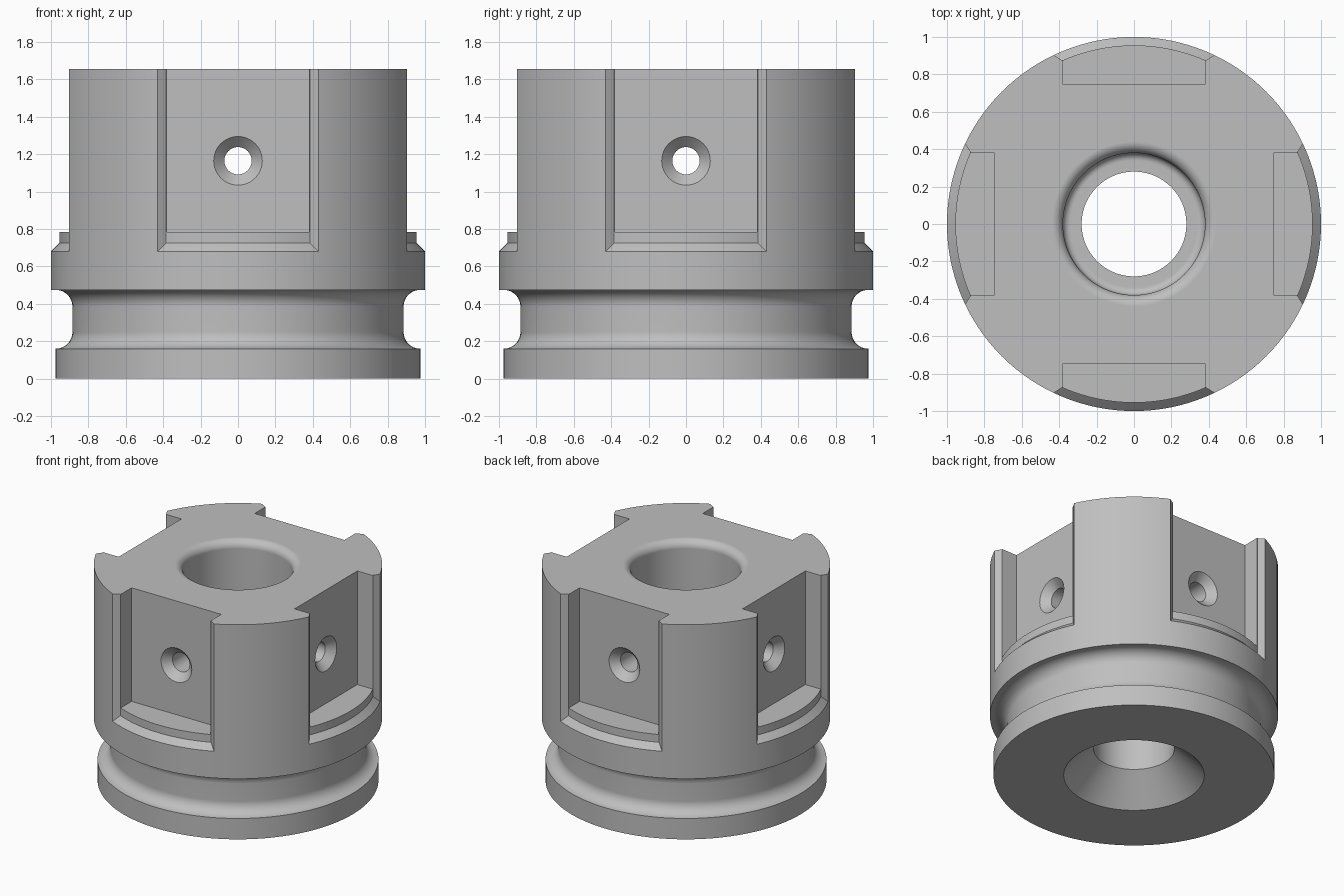
import bpy
import bmesh
from math import sin, cos, asin, pi, radians
from mathutils import Matrix

SEGMENTS = 128
HEIGHT = 1.655

default = bpy.data.objects.get("Cube")
if default:
    bpy.data.objects.remove(default, do_unlink=True)

metal = bpy.data.materials.new("plain grey metal")
metal.use_nodes = True
grey = (0.52, 0.52, 0.52, 1)
metal.diffuse_color = grey
metal.node_tree.nodes["Principled BSDF"].inputs["Base Color"].default_value = grey


def make_object(name, bm):
    bmesh.ops.recalc_face_normals(bm, faces=bm.faces)
    mesh = bpy.data.meshes.new(name)
    bm.to_mesh(mesh)
    bm.free()
    mesh.materials.append(metal)
    obj = bpy.data.objects.new(name, mesh)
    bpy.context.collection.objects.link(obj)
    return obj


def arc(cx, cz, r, start, end, steps=8):
    angles = [radians(start + (end - start) * i / steps) for i in range(steps + 1)]
    return [(cx + r * cos(a), cz + r * sin(a)) for a in angles]


def lathe(name, profile, segments):
    """Revolve a closed (radius, height) outline around z."""
    bm = bmesh.new()
    rings = []
    for i in range(segments):
        a = 2 * pi * i / segments
        rings.append([bm.verts.new((r * cos(a), r * sin(a), z)) for r, z in profile])
    n = len(profile)
    for i in range(segments):
        one, two = rings[i], rings[(i + 1) % segments]
        for j in range(n):
            k = (j + 1) % n
            if profile[j][0] > 0 or profile[k][0] > 0:
                bm.faces.new((one[j], two[j], two[k], one[k]))
    bmesh.ops.remove_doubles(bm, verts=bm.verts, dist=1e-5)
    return make_object(name, bm)


def pocket_cutter(name):
    """Flat-backed pocket facing +y."""
    bm = bmesh.new()
    bmesh.ops.create_cube(bm, size=1)
    bmesh.ops.scale(bm, vec=(0.76, 0.5, 1.2), verts=bm.verts)
    bmesh.ops.translate(bm, vec=(0, 0.745 + 0.25, 0.785 + 0.6), verts=bm.verts)
    return make_object(name, bm)


def chamfer_cutter(name, steps=24):
    """Curved shell that flares outward, chamfering the pocket mouth."""
    bm = bmesh.new()
    corners = [(0.955, 0.384, 0.725), (1.045, 0.474, 0.635),
               (1.045, 0.474, 1.9), (0.955, 0.384, 1.9)]
    rows = []
    for i in range(steps + 1):
        t = 2 * i / steps - 1
        row = []
        for r, half, z in corners:
            a = t * asin(half / r)
            row.append(bm.verts.new((r * sin(a), r * cos(a), z)))
        rows.append(row)
    for one, two in zip(rows, rows[1:]):
        for j in range(4):
            k = (j + 1) % 4
            bm.faces.new((one[j], one[k], two[k], two[j]))
    bm.faces.new(rows[0])
    bm.faces.new(rows[-1])
    return make_object(name, bm)


def hole_cutter(name):
    """Countersunk radial hole along +y."""
    profile = [(0, 0.3), (0.073, 0.3), (0.073, 0.688), (0.16, 0.775), (0, 0.775)]
    hole = lathe(name, profile, 48)
    turn = Matrix.Rotation(-pi / 2, 4, "X")
    hole.data.transform(Matrix.Translation((0, 0, 1.165)) @ turn)
    return hole


# Body: base flange, rounded neck groove, upper drum, stepped central bore
outline = [(0.488, 0), (0.975, 0)]
outline += arc(0.975, 0.25, 0.09, 270, 180)
outline += arc(0.975, 0.385, 0.09, 180, 90)
outline += [(1, 0.475), (1, HEIGHT)]
outline += arc(0.44, HEIGHT - 0.06, 0.06, 90, 180)
outline += arc(0.34, 0.51, 0.04, 0, -90, 5)
outline += [(0.28, 0.47), (0.28, 0.208)]
body = lathe("hub_body", outline, SEGMENTS)

# Four pockets with chamfered mouths and countersunk holes
bpy.context.view_layer.objects.active = body
for build in (pocket_cutter, chamfer_cutter, hole_cutter):
    for quarter in range(4):
        cutter = build("pocket_helper")
        cutter.hide_render = True
        cutter.data.transform(Matrix.Rotation(quarter * pi / 2, 4, "Z"))
        cut = body.modifiers.new("cut", "BOOLEAN")
        cut.operation = "DIFFERENCE"
        cut.solver = "EXACT"
        cut.object = cutter
        bpy.ops.object.modifier_apply(modifier=cut.name)
        bpy.data.objects.remove(cutter, do_unlink=True)

# Smooth curved walls, crisp machined edges
bpy.ops.object.select_all(action="DESELECT")
body.select_set(True)
bpy.ops.object.shade_smooth_by_angle(angle=radians(25))
weighted = body.modifiers.new("even shading", "WEIGHTED_NORMAL")
weighted.keep_sharp = True
